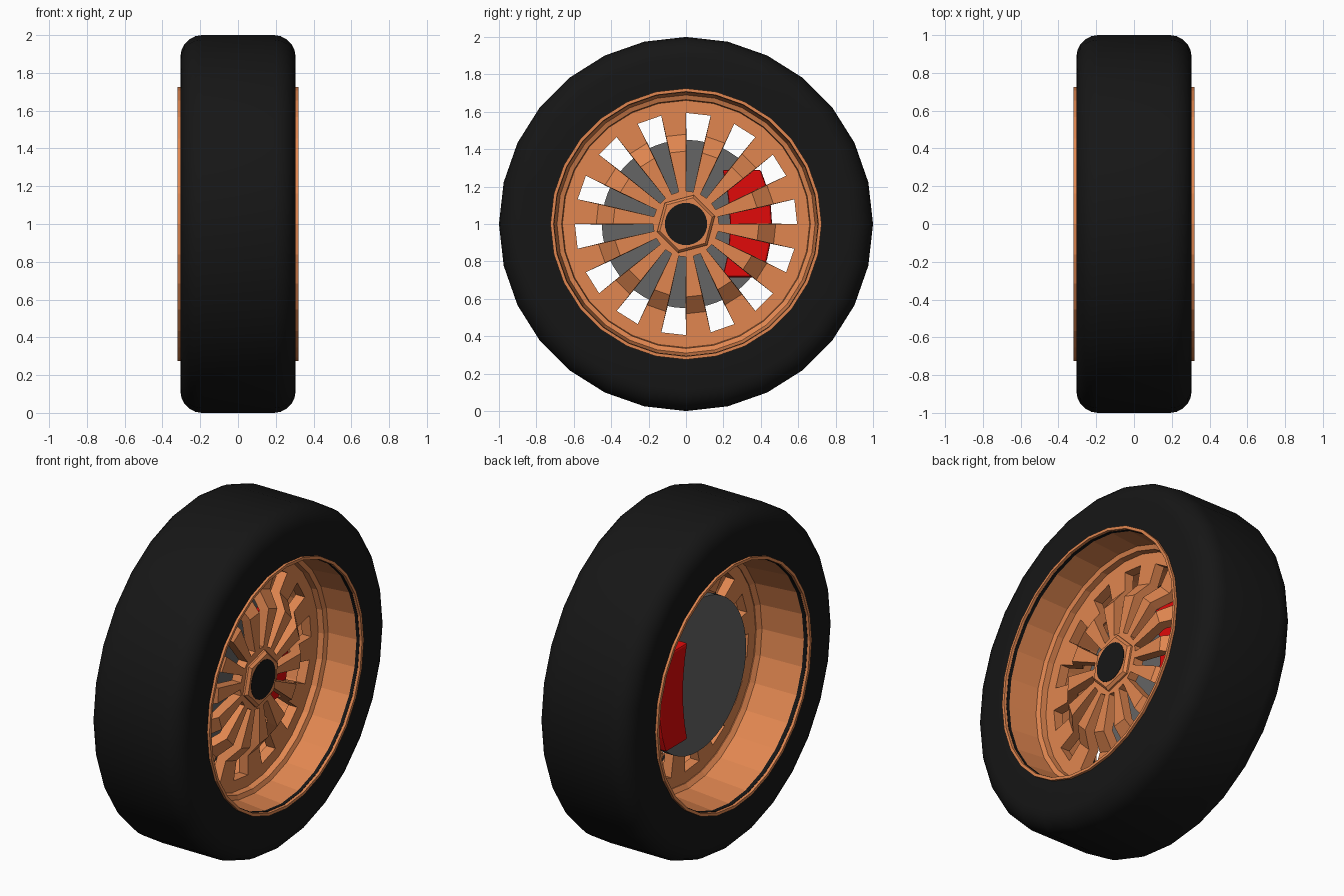
import bpy, bmesh, math

if "Cube" in bpy.data.objects:
    bpy.data.objects.remove(bpy.data.objects["Cube"])

SEG = 28  # sides of tire, rim and spoke disc


def material(name, rgb):
    m = bpy.data.materials.new(name)
    m.diffuse_color = (*rgb, 1)
    m.use_nodes = True
    m.node_tree.nodes["Principled BSDF"].inputs["Base Color"].default_value = m.diffuse_color
    return m


RUBBER = material("rubber", (0.008, 0.008, 0.008))
COPPER = material("copper", (0.75, 0.24, 0.08))
STEEL = material("steel", (0.13, 0.13, 0.13))
RED = material("red", (0.75, 0.003, 0.003))


def pos(x, r, a):
    # point around the wheel axle, angle measured from the top towards +y
    return (x, r * math.sin(a), 1 + r * math.cos(a))


def finish(bm, name, mat, recalc=True, smooth=None):
    if recalc:
        bmesh.ops.recalc_face_normals(bm, faces=bm.faces)
    me = bpy.data.meshes.new(name)
    bm.to_mesh(me)
    bm.free()
    ob = bpy.data.objects.new(name, me)
    bpy.context.collection.objects.link(ob)
    me.materials.append(mat)
    if smooth:
        bpy.context.view_layer.objects.active = ob
        ob.select_set(True)
        bpy.ops.object.shade_smooth_by_angle(angle=math.radians(smooth))
        ob.select_set(False)
    return ob


def lathe(name, profile, mat, seg=SEG, phase=0.0, caps=False, smooth=None):
    # revolve (x, r) points about the axle; closed section, or capped solid
    bm = bmesh.new()
    rings = [[bm.verts.new(pos(x, r, phase + 2 * math.pi * k / seg)) for k in range(seg)]
             for x, r in profile]
    n = len(rings)
    for i in range(n - 1 if caps else n):
        a, b = rings[i], rings[(i + 1) % n]
        for k in range(seg):
            j = (k + 1) % seg
            bm.faces.new((a[k], a[j], b[j], b[k]))
    if caps:
        bm.faces.new(rings[0])
        bm.faces.new(rings[-1])
    return finish(bm, name, mat, smooth=smooth)


# tire with rounded shoulders
shoulder = [(0.19 + 0.115 * math.cos(t), 0.885 + 0.115 * math.sin(t))
            for t in (math.pi / 2 * i / 5 for i in range(6))]
half = [(0.305, 0.705)] + shoulder
lathe("tire", half + [(-x, r) for x, r in reversed(half)], RUBBER, smooth=35)

# rim barrel with a stepped seat for the spokes
lathe("rim", [(0.32, 0.725), (0.32, 0.708), (0.11, 0.69), (0.10, 0.665), (0.06, 0.66),
              (0.0, 0.66), (-0.02, 0.685), (-0.32, 0.708), (-0.32, 0.725)], COPPER)

# spoke disc: every other sector is open between the hub and the outer ring
profile = [(0.14, 0.10), (0.14, 0.176), (0.14, 0.39), (0.065, 0.48), (0.065, 0.594), (0.065, 0.67)]
bm = bmesh.new()
rings = [[bm.verts.new(pos(x, r, 2 * math.pi * k / SEG)) for k in range(SEG)] for x, r in profile]
for i in range(len(rings) - 1):
    for k in range(SEG):
        if 1 <= i <= 3 and k % 2 == 0:
            continue
        j = (k + 1) % SEG
        a, b = rings[i], rings[i + 1]
        bm.faces.new((a[k], a[j], b[j], b[k]))
spokes = finish(bm, "spokes", COPPER, recalc=False)
mod = spokes.modifiers.new("thickness", "SOLIDIFY")
mod.thickness = 0.06
mod.offset = -1

# six-sided hub collar and round cap
lathe("hub_collar", [(0.08, 0.16), (0.15, 0.16), (0.165, 0.145), (0.165, 0.11), (0.08, 0.11)],
      COPPER, seg=6, phase=math.radians(15))
lathe("hub_cap", [(0.06, 0.113), (0.167, 0.113)], RUBBER, seg=32, caps=True, smooth=30)

# brake disc
lathe("brake_disc", [(-0.08, 0.45), (-0.03, 0.45)], STEEL, seg=48, caps=True, smooth=30)

# brake caliper: bent block straddling the disc on the +y side
outline = []
for i in range(7):
    t = -1 + i / 3
    outline.append((0.46 - 0.06 * t * t, 1.0025 + 0.2875 * t))
for i in range(7):
    t = 1 - i / 3
    outline.append((0.235 - 0.04 * t * t, 1.0025 + 0.2875 * t))
bm = bmesh.new()
face = bm.faces.new([bm.verts.new((-0.15, y, z)) for y, z in outline])
ext = bmesh.ops.extrude_face_region(bm, geom=[face], use_keep_orig=True)
bmesh.ops.translate(bm, vec=(0.17, 0, 0),
                    verts=[g for g in ext["geom"] if isinstance(g, bmesh.types.BMVert)])
caliper = finish(bm, "brake_caliper", RED)
bev = caliper.modifiers.new("bevel", "BEVEL")
bev.width = 0.012
bev.segments = 2
bev.limit_method = "ANGLE"
bev.angle_limit = math.radians(40)
